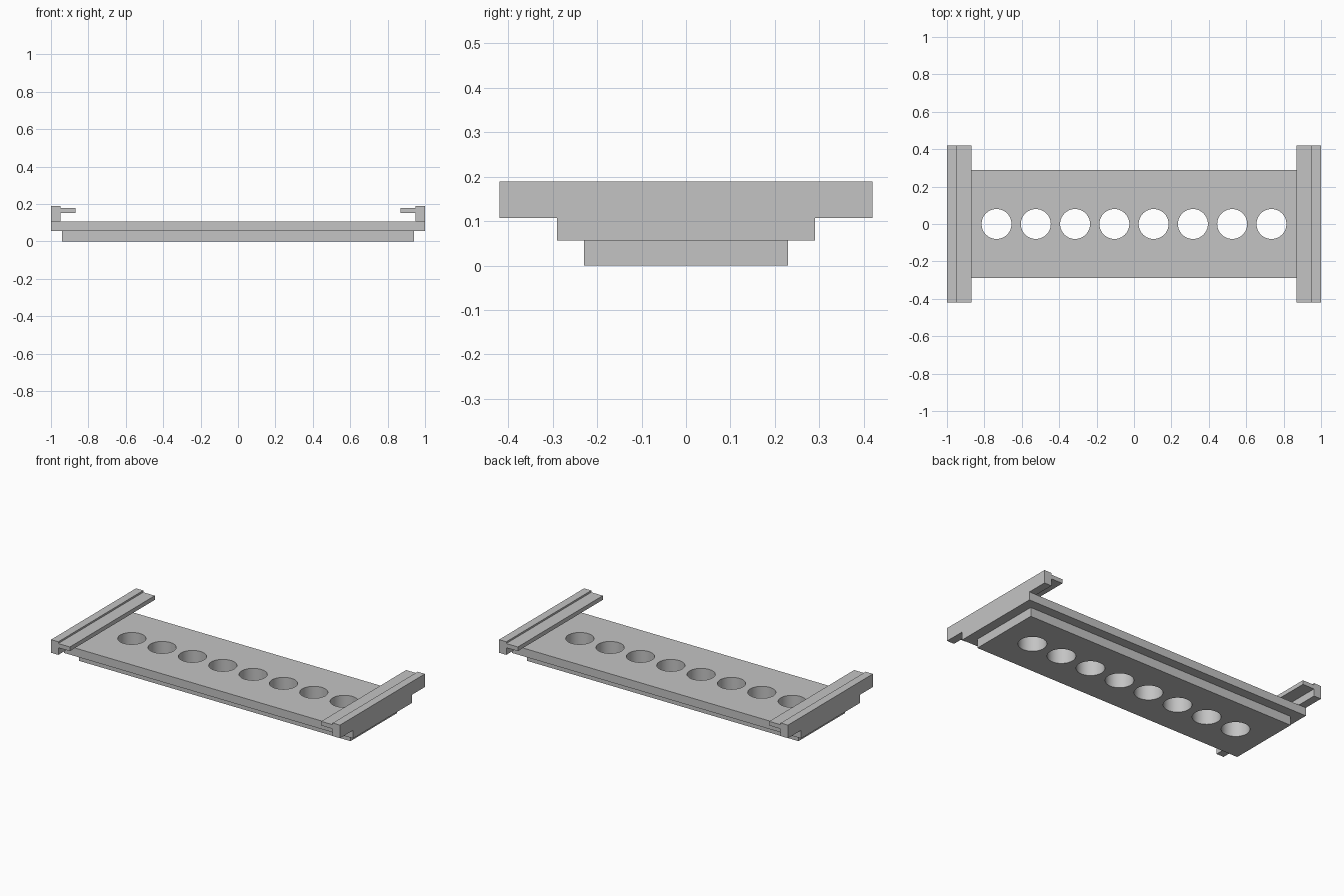
import bpy
import bmesh
from mathutils import Matrix, Vector

cube = bpy.data.objects.get("Cube")
if cube:
    bpy.data.objects.remove(cube, do_unlink=True)

grey = bpy.data.materials.new("light grey")
grey.use_nodes = True
COLOUR = (0.55, 0.55, 0.55, 1)
grey.diffuse_color = COLOUR
grey.node_tree.nodes["Principled BSDF"].inputs["Base Color"].default_value = COLOUR


def finish(name, bm):
    bmesh.ops.recalc_face_normals(bm, faces=bm.faces)
    mesh = bpy.data.meshes.new(name)
    bm.to_mesh(mesh)
    bm.free()
    mesh.materials.append(grey)
    obj = bpy.data.objects.new(name, mesh)
    bpy.context.collection.objects.link(obj)
    return obj


def plate(name, half_x, half_y, z0, z1):
    bm = bmesh.new()
    size = Matrix.Diagonal((2 * half_x, 2 * half_y, z1 - z0, 1))
    bmesh.ops.create_cube(bm, size=1, matrix=Matrix.Translation((0, 0, (z0 + z1) / 2)) @ size)
    return finish(name, bm)


def rail(name, side, profile, half_y):
    # Extrude a hooked profile in XZ along the depth
    bm = bmesh.new()
    face = bm.faces.new([bm.verts.new((side * x, -half_y, z)) for x, z in profile])
    extruded = bmesh.ops.extrude_face_region(bm, geom=[face])["geom"]
    verts = [v for v in extruded if isinstance(v, bmesh.types.BMVert)]
    bmesh.ops.translate(bm, verts=verts, vec=Vector((0, 2 * half_y, 0)))
    return finish(name, bm)


# Row of eight round cutters
HOLES, PITCH, RADIUS = 8, 0.21, 0.08
bm = bmesh.new()
for i in range(HOLES):
    x = (i - (HOLES - 1) / 2) * PITCH
    bmesh.ops.create_cone(bm, cap_ends=True, segments=64, radius1=RADIUS, radius2=RADIUS,
                          depth=1, matrix=Matrix.Translation((x, 0, 0)))
cutter = finish("hole_cutter", bm)
cutter.hide_render = True

# Stepped tray: narrow base below a wider deck, both drilled through
STEP, DECK_TOP = 0.056, 0.107
for part in (plate("base_plate", 0.94, 0.23, 0, STEP),
             plate("deck_plate", 1, 0.29, STEP, DECK_TOP)):
    cut = part.modifiers.new("holes", 'BOOLEAN')
    cut.operation = 'DIFFERENCE'
    cut.solver = 'EXACT'
    cut.object = cutter
    bpy.ops.object.select_all(action='DESELECT')
    part.select_set(True)
    bpy.context.view_layer.objects.active = part
    bpy.ops.object.modifier_apply(modifier=cut.name)
    bpy.ops.object.shade_smooth_by_angle()
bpy.data.objects.remove(cutter, do_unlink=True)

# End rails: upright wall with a lip pointing inward
HOOK = [(1, DECK_TOP), (1, 0.189), (0.95, 0.189), (0.95, 0.178),
        (0.87, 0.178), (0.87, 0.152), (0.95, 0.152), (0.95, DECK_TOP)]
for side, label in ((1, "left"), (-1, "right")):
    rail(label + "_rail", side, HOOK, 0.42)
